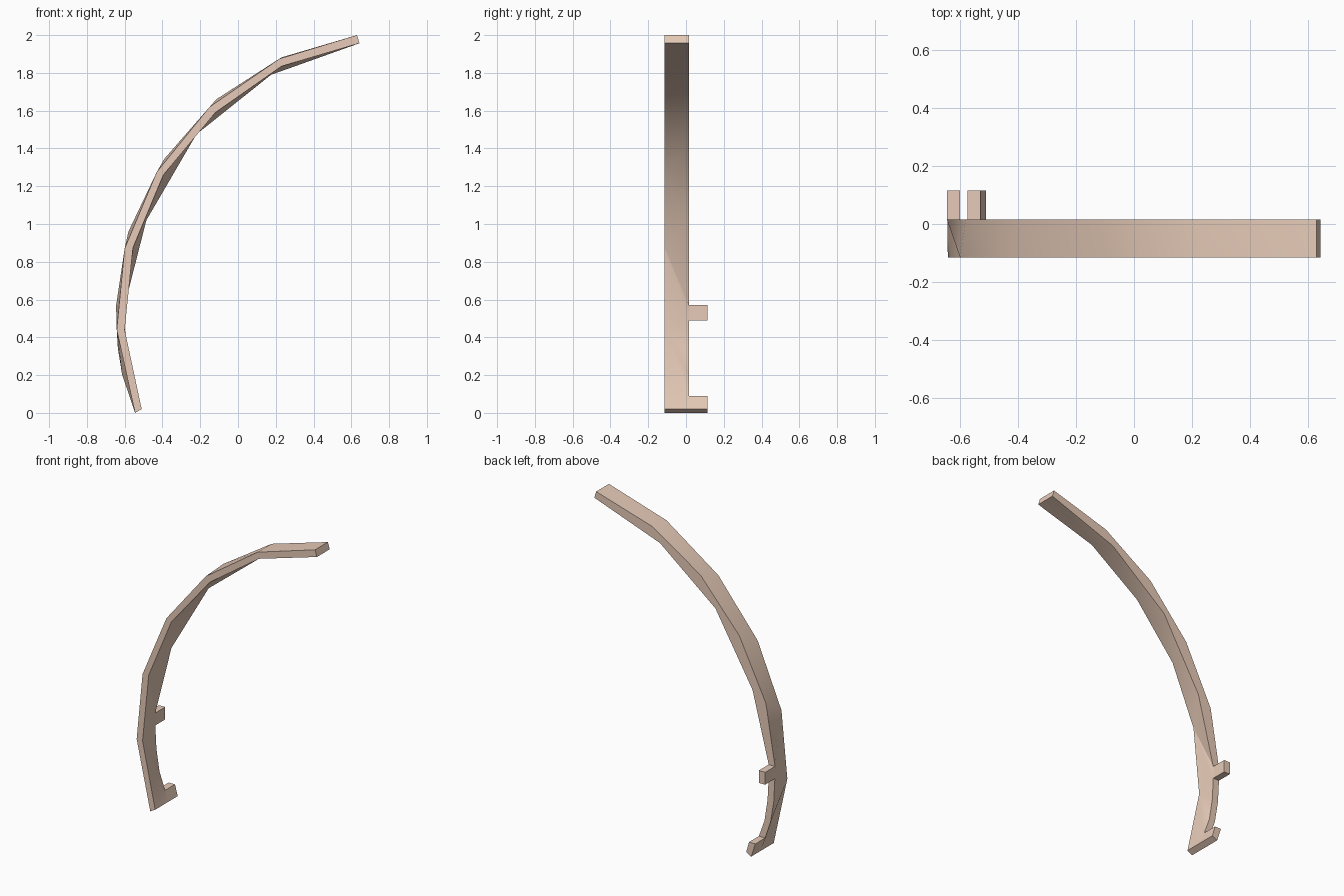
import bpy, bmesh, math

if "Cube" in bpy.data.objects:
    bpy.data.objects.remove(bpy.data.objects["Cube"])

mat = bpy.data.materials.new("pale_tan")
mat.diffuse_color = (0.8, 0.6, 0.48, 1)
mat.use_nodes = True
mat.node_tree.nodes["Principled BSDF"].inputs["Base Color"].default_value = mat.diffuse_color

FRONT, BACK, TAB_END = -0.115, 0.015, 0.115

# Edge profiles as (x, z), ordered from the upper tip down to the foot
front_outer = [(.63, 2), (.22, 1.875), (-.15, 1.62), (-.43, 1.275),
               (-.6, .87), (-.642, .44), (-.545, 0)]
front_inner = [(.643, 1.957), (.23, 1.835), (-.12, 1.59), (-.395, 1.26),
               (-.556, .875), (-.6, .44), (-.51, .02)]
back_outer = [(.63, 2), (.23, 1.882), (-.115, 1.66), (-.39, 1.345), (-.58, .96),
              (-.645, .57), (-.644, .49), (-.636, .34), (-.613, .2),
              (-.575, .09), (-.545, 0)]
back_inner = [(.643, 1.957), (.175, 1.79), (-.22, 1.475), (-.485, 1.02),
              (-.6, .57), (-.6, .49), (-.592, .34), (-.57, .2),
              (-.53, .09), (-.51, .02)]


def finish(name, bm):
    bmesh.ops.recalc_face_normals(bm, faces=bm.faces)
    me = bpy.data.meshes.new(name)
    bm.to_mesh(me)
    bm.free()
    me.materials.append(mat)
    ob = bpy.data.objects.new(name, me)
    bpy.context.collection.objects.link(ob)
    bpy.ops.object.select_all(action='DESELECT')
    ob.select_set(True)
    bpy.context.view_layer.objects.active = ob
    bpy.ops.object.shade_smooth_by_angle(angle=math.radians(35))


def zip_edges(bm, a, b):
    """Fill between two edge chains that may have different point counts."""
    i = j = 0
    while i < len(a) - 1 or j < len(b) - 1:
        za = a[i + 1].co.z if i < len(a) - 1 else -9
        zb = b[j + 1].co.z if j < len(b) - 1 else -9
        if za >= zb:
            bm.faces.new((a[i], a[i + 1], b[j]))
            i += 1
        else:
            bm.faces.new((a[i], b[j + 1], b[j]))
            j += 1


# Curved band
bm = bmesh.new()
chains = [[bm.verts.new((x, y, z)) for x, z in pts] for pts, y in
          ((front_outer, FRONT), (front_inner, FRONT),
           (back_inner, BACK), (back_outer, BACK))]
for k in range(4):
    zip_edges(bm, chains[k], chains[(k + 1) % 4])
for end in (0, -1):
    bm.faces.new([c[end] for c in chains])
finish("curved_band", bm)

# Two rear tabs continuing the band's thickness
tabs = {
    "upper_tab": [(-.645, .57), (-.6, .57), (-.6, .49), (-.644, .49)],
    "lower_tab": [(-.575, .09), (-.53, .09), (-.51, .02), (-.545, 0)],
}
for name, pts in tabs.items():
    bm = bmesh.new()
    near = [bm.verts.new((x, BACK, z)) for x, z in pts]
    far = [bm.verts.new((x, TAB_END, z)) for x, z in pts]
    bm.faces.new(far)
    for k in range(4):
        n = (k + 1) % 4
        bm.faces.new((near[k], near[n], far[n], far[k]))
    finish(name, bm)
